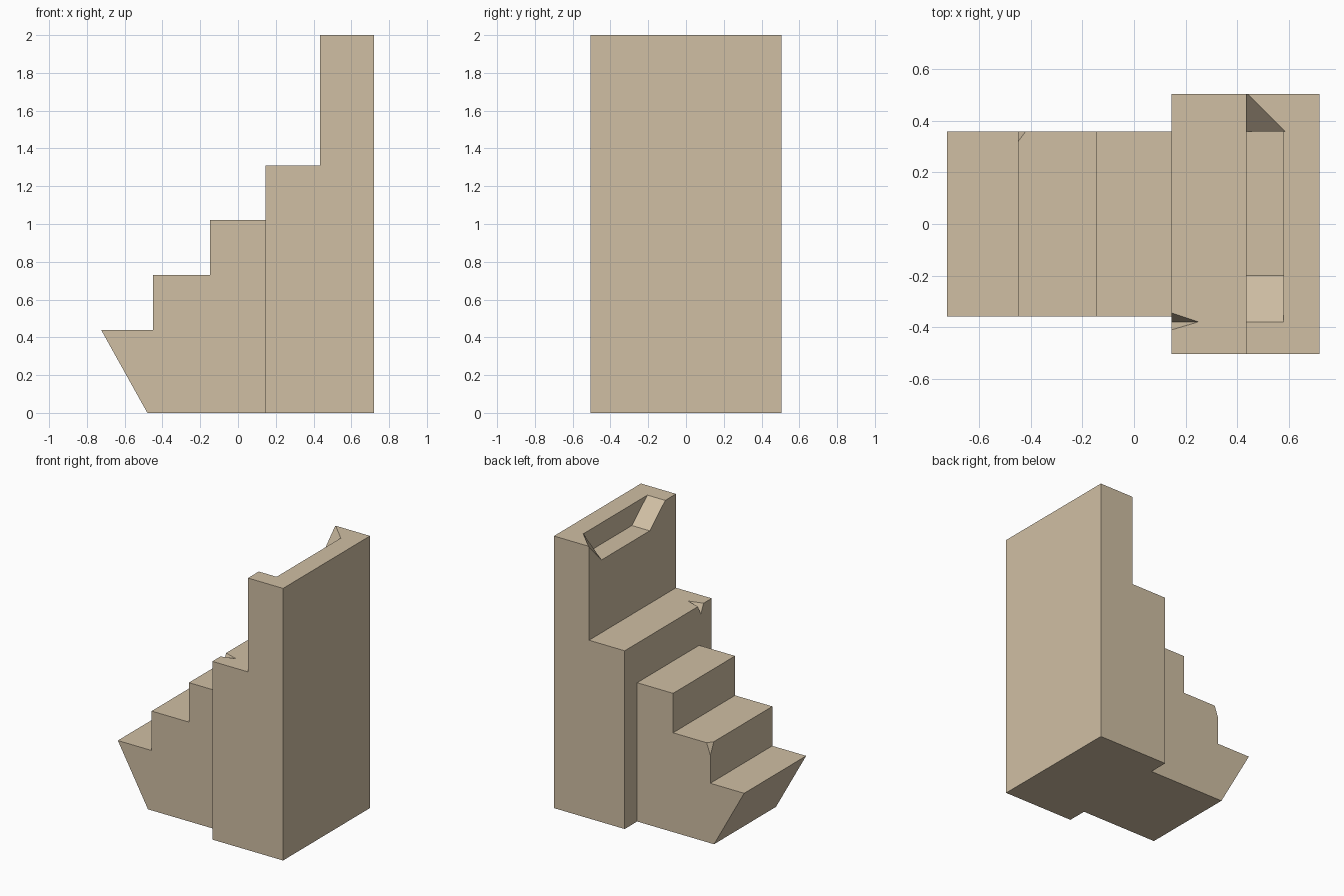
import bpy, bmesh

if "Cube" in bpy.data.objects:
    bpy.data.objects.remove(bpy.data.objects["Cube"])

stone = bpy.data.materials.new("sandstone")
stone.diffuse_color = (0.63, 0.52, 0.37, 1.0)
stone.use_nodes = True
stone.node_tree.nodes["Principled BSDF"].inputs["Base Color"].default_value = stone.diffuse_color


def add_object(name, bm):
    bmesh.ops.recalc_face_normals(bm, faces=bm.faces)
    mesh = bpy.data.meshes.new(name)
    bm.to_mesh(mesh)
    bm.free()
    mesh.materials.append(stone)
    obj = bpy.data.objects.new(name, mesh)
    bpy.context.collection.objects.link(obj)
    return obj


def extrude_profile(name, profile, half_width):
    """Extrude an (x, z) outline along y."""
    bm = bmesh.new()
    face = bm.faces.new([bm.verts.new((x, -half_width, z)) for x, z in profile])
    geom = bmesh.ops.extrude_face_region(bm, geom=[face])["geom"]
    verts = [g for g in geom if isinstance(g, bmesh.types.BMVert)]
    bmesh.ops.translate(bm, verts=verts, vec=(0, 2 * half_width, 0))
    return add_object(name, bm)


def hull(name, points):
    bm = bmesh.new()
    for p in points:
        bm.verts.new(p)
    bmesh.ops.convex_hull(bm, input=bm.verts[:])
    return add_object(name, bm)


def cut(obj, cutter):
    """Subtract a convex cutter, then discard it."""
    mod = obj.modifiers.new("cut", "BOOLEAN")
    mod.operation = "DIFFERENCE"
    mod.solver = "EXACT"
    mod.object = cutter
    cutter.hide_render = True
    bpy.context.view_layer.update()
    graph = bpy.context.evaluated_depsgraph_get()
    mesh = bpy.data.meshes.new_from_object(obj.evaluated_get(graph))
    obj.modifiers.clear()
    obj.data = mesh
    bpy.data.objects.remove(cutter)


# Wide rear block: ledge and tall back wall
back = extrude_profile("back_wall", [
    (0.145, 0), (0.72, 0), (0.72, 2.0), (0.435, 2.0),
    (0.435, 1.31), (0.145, 1.31)], 0.505)

# Narrow stair with an undercut front
stair = extrude_profile("stair", [
    (-0.48, 0), (0.145, 0), (0.145, 1.02), (-0.147, 1.02), (-0.147, 0.73),
    (-0.45, 0.73), (-0.45, 0.44), (-0.725, 0.44)], 0.36)

# Broken recess along the top of the wall, one end sloped
outline = [(-0.2, 1.845), (0.36, 1.845), (0.36, 2.1), (-0.496, 2.1)]
cut(back, hull("recess_cutter",
               [(x, y, z) for x in (0.40, 0.58) for y, z in outline]))

# Slanted chip at the other end of the recess
chip = []
for x, y in [(0.42, 0.359), (0.6, 0.359), (0.42, 0.539)]:
    chip += [(x, y, 1.845 + 1.03 * (x - 0.435 + y - 0.36)), (x, y, 2.15)]
cut(back, hull("recess_chip_cutter", chip))


def scaled(apex, points, k):
    """Grow a tetrahedron from one apex so it clears the surface."""
    return [apex] + [tuple(a + (p - a) * k for a, p in zip(apex, q)) for q in points]


# V crack in the ledge edge: ridge runs from the apex down and out of the front
k = 1.3
ridge = (0.145 - 0.03, -0.38, 1.24 - 0.02)
tip = (0.25, -0.38, 1.31)
cut(back, hull("ledge_crack_cutter", [
    tip, ridge,
    (ridge[0], -0.345 + 0.01, 1.31), (ridge[0], -0.41 - 0.01, 1.31),
    (0.25, -0.38, 1.36), (ridge[0], -0.345 + 0.01, 1.36),
    (ridge[0], -0.41 - 0.01, 1.36)]))

# Chipped corner on the second tread
corner = (-0.45, 0.36, 0.73)
edge_points = [(-0.42, 0.36, 0.73), (-0.45, 0.32, 0.73), (-0.45, 0.36, 0.645)]
out = (-0.48, 0.40, 0.80)
grown = []
for i in range(3):
    # extend the cutting plane past each edge
    p, q = edge_points[i], edge_points[(i + 1) % 3]
    grown.append(tuple(a + (a - b) * 0.6 for a, b in zip(p, q)))
    grown.append(tuple(b + (b - a) * 0.6 for a, b in zip(p, q)))
cut(stair, hull("tread_chip_cutter", grown + [out]))
